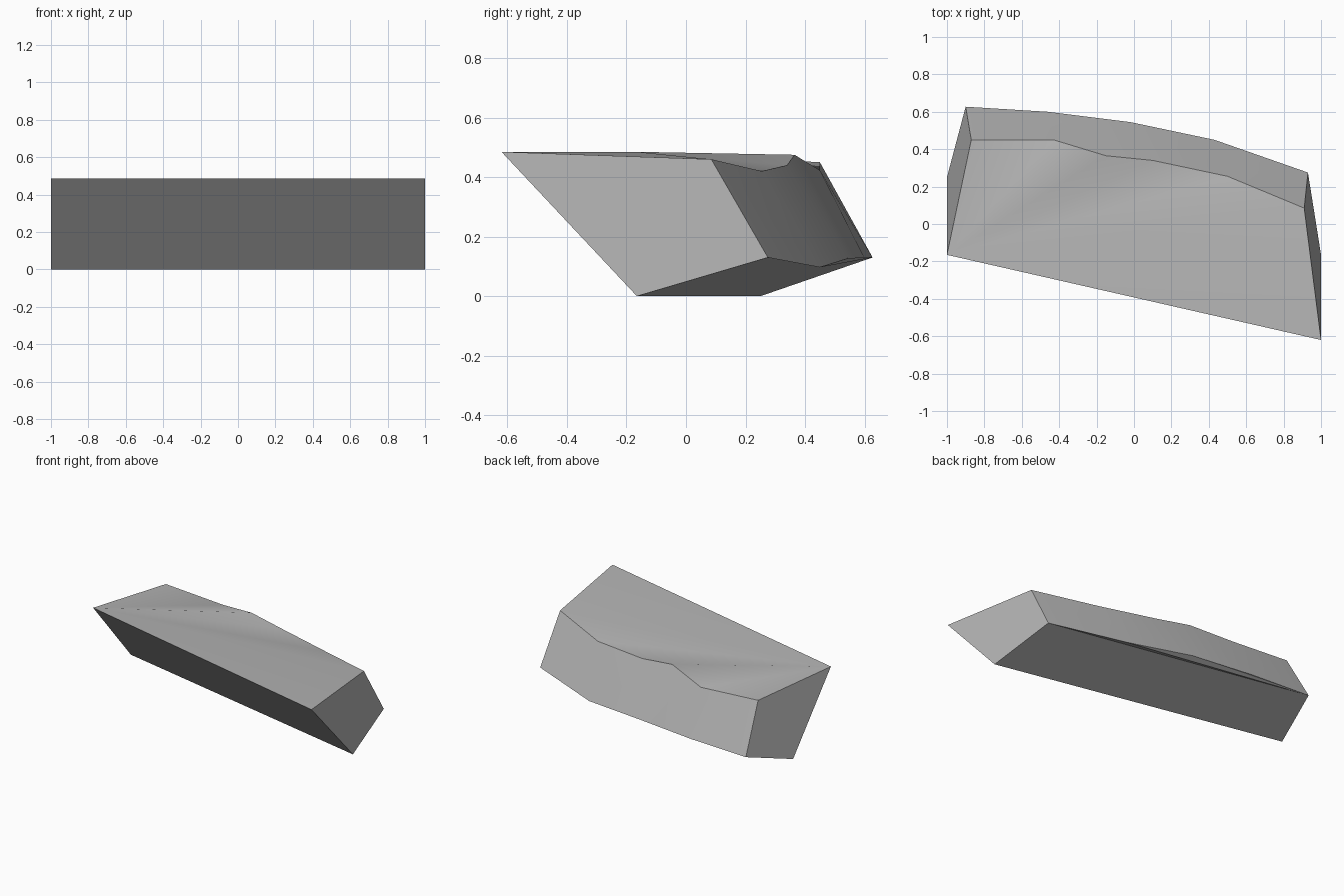
import bpy
import bmesh
import math

cube = bpy.data.objects.get("Cube")
if cube:
    bpy.data.objects.remove(cube, do_unlink=True)

# Plain grey stone
grey = bpy.data.materials.new("stone grey")
grey.use_nodes = True
colour = (0.46, 0.46, 0.46, 1)
grey.diffuse_color = colour
grey.node_tree.nodes["Principled BSDF"].inputs["Base Color"].default_value = colour

# Edge profiles, each running from the left end (+x) to the right end (-x)
front_top = [(1, -0.62, 0.485), (-1, -0.165, 0.485)]
front_base = [(1, -0.165, 0), (-1, 0.25, 0)]
back_top = [(0.91, 0.085, 0.46), (0.5, 0.255, 0.42), (0.1, 0.34, 0.44),
            (-0.15, 0.365, 0.475), (-0.43, 0.45, 0.423), (-0.87, 0.45, 0.45)]
back_base = [(0.93, 0.275, 0.13), (0.43, 0.45, 0.097), (-0.02, 0.545, 0.127),
             (-0.46, 0.6, 0.128), (-0.9, 0.627, 0.13)]

bm = bmesh.new()
ft, fb, bt, bb = ([bm.verts.new(p) for p in edge]
                  for edge in (front_top, front_base, back_top, back_base))


def fan(hub, rim):
    """Fill between one corner and a run of edge points with triangles."""
    for a, b in zip(rim, rim[1:]):
        bm.faces.new((hub, a, b))


# Sloping front and the two ends
bm.faces.new((ft[0], ft[1], fb[1], fb[0]))
for end in (0, -1):
    bm.faces.new((ft[end], fb[end], bb[end], bt[end]))

# Uneven top, folded from the right front corner
fan(ft[1], [ft[0]] + bt)

# Underside: sloping panel and the bulge behind it
bm.faces.new((fb[0], fb[1], bb[-1], bb[0]))
fan(bb[-1], bb[:-1])

# Curved broken back, with one extra point along its top
upper = bt[:3] + bt[4:]
for i in range(4):
    if i == 2:
        fan(bb[2], bt[2:4])
        bm.faces.new((bt[3], bt[4], bb[3], bb[2]))
    else:
        bm.faces.new((upper[i], upper[i + 1], bb[i + 1], bb[i]))

bmesh.ops.recalc_face_normals(bm, faces=bm.faces)
mesh = bpy.data.meshes.new("stone_slab")
bm.to_mesh(mesh)
bm.free()
mesh.materials.append(grey)

slab = bpy.data.objects.new("stone_slab", mesh)
bpy.context.collection.objects.link(slab)
bpy.ops.object.select_all(action="DESELECT")
slab.select_set(True)
bpy.context.view_layer.objects.active = slab
bpy.ops.object.shade_smooth_by_angle(angle=math.radians(30))
